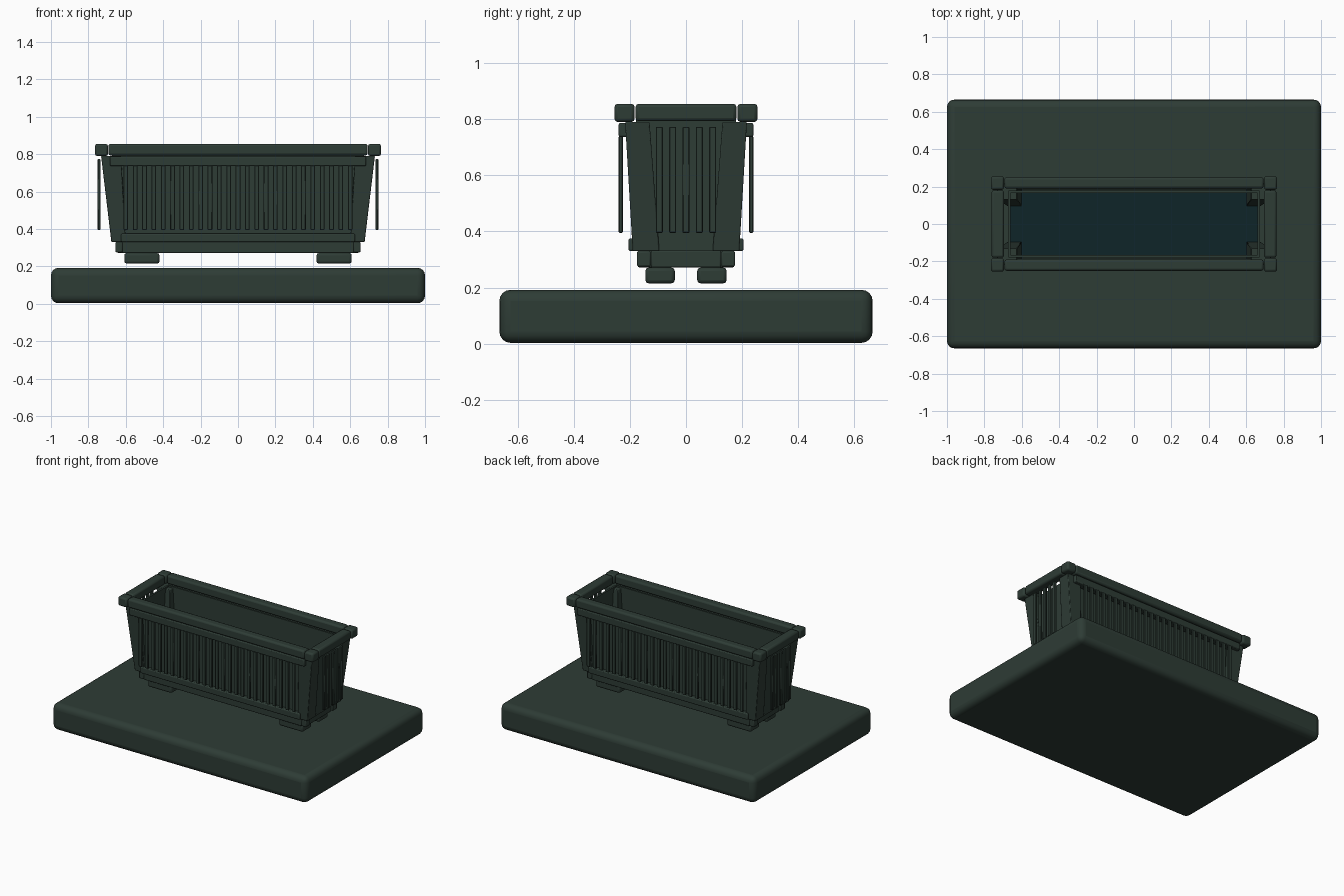
import bpy, bmesh

if "Cube" in bpy.data.objects:
    bpy.data.objects.remove(bpy.data.objects["Cube"])

def material(name, rgb):
    m = bpy.data.materials.new(name)
    m.diffuse_color = (*rgb, 1)
    m.use_nodes = True
    m.node_tree.nodes["Principled BSDF"].inputs["Base Color"].default_value = m.diffuse_color
    return m

GREEN = material("dark green", (0.027, 0.045, 0.036))
TEAL = material("deep teal", (0.0045, 0.018, 0.021))

def prism(name, bottom, top, z0, z1, bevel=0.0, segments=2, mat=GREEN):
    """Six-sided block between two rectangles (x0, x1, y0, y1)."""
    bm = bmesh.new()
    rings = []
    for (x0, x1, y0, y1), z in ((bottom, z0), (top, z1)):
        rings.append([bm.verts.new((x, y, z)) for x, y in
                      ((x0, y0), (x1, y0), (x1, y1), (x0, y1))])
    low, high = rings
    bm.faces.new(low[::-1])
    bm.faces.new(high)
    for i in range(4):
        j = (i + 1) % 4
        bm.faces.new((low[i], low[j], high[j], high[i]))
    bmesh.ops.recalc_face_normals(bm, faces=bm.faces)
    me = bpy.data.meshes.new(name)
    bm.to_mesh(me)
    bm.free()
    me.materials.append(mat)
    ob = bpy.data.objects.new(name, me)
    bpy.context.collection.objects.link(ob)
    if bevel:
        b = ob.modifiers.new("rounded edges", 'BEVEL')
        b.width, b.segments = bevel, segments
        bpy.ops.object.select_all(action='DESELECT')
        ob.select_set(True)
        bpy.context.view_layer.objects.active = ob
        bpy.ops.object.shade_smooth_by_angle(angle=0.7)
    return ob

def box(name, x0, x1, y0, y1, z0, z1, bevel=0.0, segments=2, mat=GREEN):
    r = (min(x0, x1), max(x0, x1), min(y0, y1), max(y0, y1))
    return prism(name, r, r, z0, z1, bevel, segments, mat)

# Ground slab
box("base_slab", -1, 1, -0.665, 0.665, 0.003, 0.192, 0.04, 4)

# Plinth and planter floor
box("plinth", -0.62, 0.62, -0.172, 0.172, 0.272, 0.332, 0.005)
box("planter_floor", -0.66, 0.66, -0.165, 0.165, 0.333, 0.35, mat=TEAL)

for s in (-1, 1):
    # Long sides: wall, rails and rim
    box("long_wall", -0.67, 0.67, s * 0.165, s * 0.178, 0.33, 0.80)
    box("long_lower_rail", -0.625, 0.625, s * 0.165, s * 0.205, 0.33, 0.375, 0.006)
    box("long_upper_rail", -0.685, 0.685, s * 0.185, s * 0.24, 0.737, 0.787, 0.006)
    box("long_rim", -0.693, 0.693, s * 0.19, s * 0.25, 0.793, 0.855, 0.012)
    # Short ends: wall, plinth bar and rim
    box("end_wall", s * 0.66, s * 0.673, -0.17, 0.17, 0.33, 0.80)
    box("end_plinth", s * 0.60, s * 0.645, -0.125, 0.125, 0.272, 0.332, 0.005)
    box("end_rim", s * 0.695, s * 0.762, -0.18, 0.18, 0.793, 0.855, 0.012)

    # Vertical slats on both long sides and both ends
    for i in range(25):
        x = (i - 12) * 0.05
        box("long_slat", x - 0.0125, x + 0.0125, s * 0.225, s * 0.24, 0.395, 0.74, 0.003, 1)
    for i in range(5):
        y = (i - 2) * 0.0475
        box("end_slat", s * 0.735, s * 0.75, y - 0.0125, y + 0.0125, 0.395, 0.773, 0.003, 1)

    # Corner pieces
    for t in (-1, 1):
        def rect(xa, xb, ya, yb):
            return (min(s * xa, s * xb), max(s * xa, s * xb),
                    min(t * ya, t * yb), max(t * ya, t * yb))
        prism("corner_post", rect(0.60, 0.677, 0.095, 0.19),
              rect(0.625, 0.732, 0.13, 0.217), 0.33, 0.79, 0.004)
        box("rim_corner", s * 0.695, s * 0.765, t * 0.183, t * 0.255, 0.79, 0.855, 0.012)
        box("plinth_corner", s * 0.617, s * 0.655, t * 0.125, t * 0.175, 0.275, 0.33, 0.006)
        box("foot", s * 0.42, s * 0.608, t * 0.04, t * 0.145, 0.215, 0.271, 0.012)
